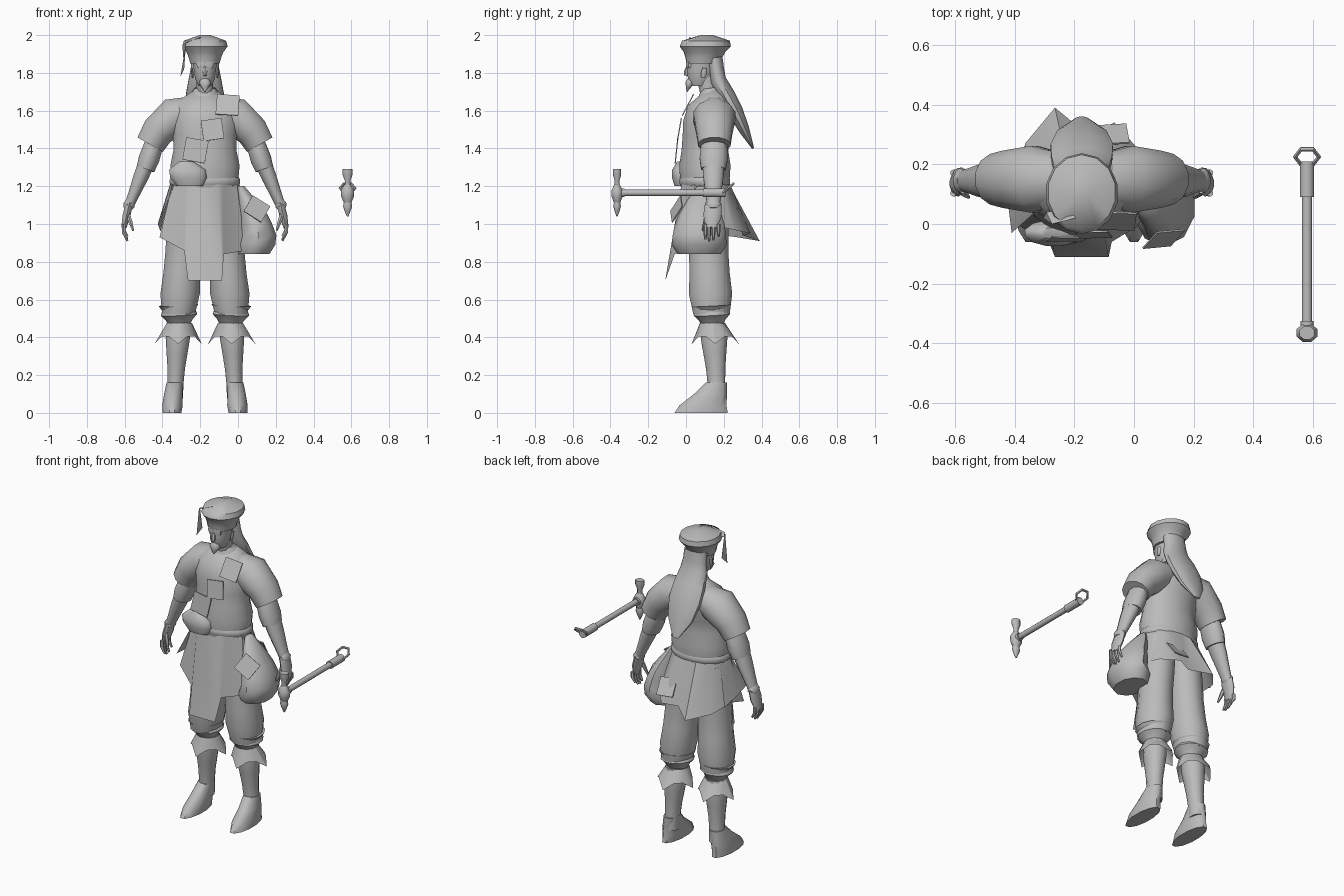
import bpy, bmesh, math
from mathutils import Matrix, Vector

old = bpy.data.objects.get("Cube")
if old:
    bpy.data.objects.remove(old)

grey = bpy.data.materials.new("plain grey")
grey.use_nodes = True
grey.diffuse_color = (0.5, 0.5, 0.5, 1)
grey.node_tree.nodes["Principled BSDF"].inputs["Base Color"].default_value = grey.diffuse_color
BODY_X, HAMMER_X, WAIST_Z = -.175, .58, 1.21


def finish(name, bm, mirror=False, centre_x=BODY_X):
    """Turn a bmesh into a smooth-shaded object, mirrored about its own centre if asked."""
    mesh = bpy.data.meshes.new(name)
    bm.to_mesh(mesh)
    bm.free()
    mesh.materials.append(grey)
    ob = bpy.data.objects.new(name, mesh)
    bpy.context.collection.objects.link(ob)
    ob.location.x = centre_x
    if mirror:
        ob.modifiers.new("Mirror", 'MIRROR').use_mirror_merge = False
    bpy.ops.object.select_all(action='DESELECT')
    ob.select_set(True)
    bpy.context.view_layer.objects.active = ob
    bpy.ops.object.shade_smooth_by_angle(angle=math.radians(50))


def along(path, t):
    """Point at fraction t of a polyline with equal steps."""
    place = t * (len(path) - 1)
    i = min(int(place), len(path) - 2)
    return Vector(path[i]).lerp(Vector(path[i + 1]), place - i)


def limb(name, path, radii, depth=1, end_depth=None, level=False, sides=12, mirror=False, centre_x=BODY_X):
    """Skin over evenly spaced oval rings; depth is the ratio of depth to width."""
    end_depth = end_depth or depth
    bm = bmesh.new()
    loops = []
    last = len(radii) - 1
    for k, radius in enumerate(radii):
        t = k / last
        centre = along(path, t)
        tangent = along(path, min(t + 1 / last, 1)) - along(path, max(t - 1 / last, 0))
        if level:
            tangent = Vector((0, 0, 1))
        side = Vector((0, 1, 0)).cross(tangent)
        side = side.normalized() if side.length > 1e-6 else Vector((1, 0, 0))
        front = tangent.normalized().cross(side) * (depth + (end_depth - depth) * t)
        angles = [math.tau * (i + .5) / sides for i in range(sides)]
        loops.append([bm.verts.new(centre + radius * (side * math.cos(a) + front * math.sin(a)))
                      for a in angles])
    for lower, upper in zip(loops, loops[1:]):
        for i in range(sides):
            j = (i + 1) % sides
            bm.faces.new((lower[i], lower[j], upper[j], upper[i]))
    bm.faces.new(loops[0])
    bm.faces.new(loops[-1])
    bmesh.ops.recalc_face_normals(bm, faces=bm.faces)
    finish(name, bm, mirror, centre_x)


def cloth(name, columns, mirror=False):
    """Hanging sheet made of columns of (top point, hem point)."""
    bm = bmesh.new()
    verts = [[bm.verts.new(point) for point in column] for column in columns]
    for a, b in zip(verts, verts[1:]):
        bm.faces.new((a[0], a[1], b[1], b[0]))
    finish(name, bm, mirror)


def skirt(name, hems):
    """Cloth hung from the oval waist, straight above each hem point as seen from the middle."""
    columns = []
    for hem in hems:
        a = math.atan2(hem[1] - .1, hem[0])
        columns.append(((.185 * math.cos(a), .1 + .135 * math.sin(a), WAIST_Z), hem))
    cloth(name, columns)


def patch(name, centre, size, roll=0, lean=0, turn=0):
    """Thin sewn square facing the front."""
    bm = bmesh.new()
    bmesh.ops.create_cube(bm, size=1, matrix=Matrix.Diagonal((size, .006, size, 1)))
    for angle, axis in ((roll, 'Y'), (lean, 'X'), (turn, 'Z')):
        bm.transform(Matrix.Rotation(math.radians(angle), 4, axis))
    bm.transform(Matrix.Translation(centre))
    finish(name, bm)


# Torso, belt and sewn patches
limb("tunic", [(0, .1, 1.15), (0, .1, 1.43), (0, .15, 1.71)],
     [.17, .18, .187, .17, .172, .187, .17, .06], depth=.74, level=True, sides=16)
limb("collar", [(0, .14, 1.65), (0, .13, 1.72)], [.1, .08, .055], depth=.9)
limb("belt", [(0, .1, 1.19), (0, .1, 1.26)], [.17, .19, .19, .17], depth=.72, sides=16)
limb("belt_pouch", [(-.08, -.03, 1.2), (-.1, -.03, 1.33)], [.07, .1, .1, .04], depth=.45, level=True)
patch("shoulder_patch", (.12, .01, 1.63), .12, roll=4, lean=-28)
patch("chest_patch", (.04, -.035, 1.5), .11, roll=-8, lean=-10)
patch("belly_patch", (-.05, -.05, 1.39), .12, roll=10, lean=-6)

# Head, face and hair
limb("neck", [(0, .13, 1.66), (0, .1, 1.8)], [.045, .045], depth=1.1)
limb("head", [(0, .07, 1.73), (0, .09, 1.89)], [.036, .054, .06, .065, .07], depth=1.25, level=True)
limb("nose", [(0, 0, 1.785), (0, .01, 1.835)], [.01, .015, .007], sides=6)
limb("brow", [(0, .02, 1.825), (0, .02, 1.86)], [.042, .048, .045], depth=.4, sides=8)
limb("beard", [(0, .005, 1.7), (0, .025, 1.77)], [.003, .02, .035, .02], depth=.7, sides=8)
limb("ear", [(.065, .09, 1.775), (.07, .1, 1.825)], [.005, .008, .006], depth=2, sides=6, mirror=True)
limb("long_hair", [(0, .15, 1.88), (0, .17, 1.76), (0, .26, 1.6), (0, .355, 1.4)],
     [.075, .078, .09, .105, .108, .085, .02], depth=.6, end_depth=.3)

# Cap with a hanging ribbon
limb("cap", [(0, .09, 1.85), (0, .11, 2)], [.08, .088, .1, .123, .115, .03], depth=1.1, level=True, sides=14)
cloth("cap_ribbon", [((-.02, .02, 1.99), (-.04, .05, 1.97)), ((-.1, 0, 1.96), (-.12, .04, 1.95)),
                     ((-.13, .02, 1.78), (-.11, .05, 1.82))])

# Arms
limb("sleeve", [(.06, .15, 1.6), (.16, .15, 1.57), (.25, .15, 1.49), (.29, .15, 1.42)],
     [.08, .105, .09, .08], depth=1.1, mirror=True)
limb("under_sleeve", [(.26, .15, 1.45), (.315, .145, 1.29)], [.05, .054, .057, .05], depth=1.35, mirror=True)
limb("forearm", [(.31, .145, 1.32), (.4, .145, 1.1)], [.045, .041, .033, .026], depth=1.35, mirror=True)
limb("wrist_band", [(.395, .145, 1.12), (.41, .145, 1.08)], [.025, .032, .022], depth=1.35, mirror=True)
limb("palm", [(.4, .145, 1.11), (.43, .135, .98)], [.02, .022, .014], depth=2.2, sides=10, mirror=True)
for finger, length in zip(("index", "middle", "ring", "little"), (.08, .09, .085, .065)):
    y = .1 + .25 * (.09 - length) + .022 * ("index", "middle", "ring", "little").index(finger)
    limb(finger + "_finger", [(.43, y, 1), (.43, y, 1 - length / 2), (.41, y, 1 - length)],
         [.011, .011, .006], sides=6, mirror=True)
limb("thumb", [(.41, .115, 1.06), (.38, .09, .965)], [.013, .012, .006], sides=6, mirror=True)

# Legs
limb("trousers", [(.09, .115, 1.18), (.115, .12, .85), (.14, .135, .52)],
     [.09, .1, .1, .098, .1, .108, .09], depth=1.1, level=True, mirror=True)
limb("trouser_roll", [(.14, .135, .57), (.135, .14, .47)], [.108, .09, .1, .075, .06], mirror=True)
limb("boot_shaft", [(.14, .145, .47), (.16, .165, .08)], [.063, .066, .057, .048, .044, .045],
     depth=1.1, mirror=True)
limb("boot_foot", [(.175, .08, 0), (.172, .09, .04), (.168, .13, .1), (.16, .16, .16)],
     [.052, .056, .05, .045], depth=2.8, end_depth=1.3, level=True, mirror=True)
ragged = []
for i in range(13):
    out = Vector((math.cos(math.tau * i / 12), math.sin(math.tau * i / 12), 0))
    reach, hem = (.125, .365) if i % 3 == 0 else (.1, .405)
    ragged.append((Vector((.135, .14, .475)) + out * .067, Vector((.142, .155, hem)) + out * reach))
cloth("ragged_boot_cuff", ragged, mirror=True)

# Apron and layered skirt
skirt("apron", [(-.24, .01, .93), (-.11, -.06, .86), (-.09, -.11, .7), (.09, -.11, .7),
                (.1, -.06, .84), (.215, .01, .86)])
skirt("back_skirt", [(-.22, .12, .95), (-.19, .27, .93), (-.09, .39, .91), (.02, .3, .94),
                     (.11, .34, .95), (.19, .25, .97), (.2, .12, 1)])
skirt("side_flap", [(-.235, -.03, 1.02), (-.25, .09, 1), (-.235, .2, .96)])
patch("skirt_patch", (.1, .3, 1.04), .11, roll=6, lean=35)

# Bag worn on the left hip
limb("bag", [(.26, .07, .84), (.285, .07, .94), (.26, .075, 1.05), (.19, .09, 1.2)],
     [.085, .105, .098, .09, .075, .05, .02], depth=1.35, end_depth=1.6, level=True, sides=10, mirror=False)
patch("bag_patch", (.275, -.05, 1.08), .11, roll=35, lean=-22, turn=20)

# Hammer floating at the side
for part, low, high, radii in (("spike", 1.04, 1.12, [.004, .016, .026, .02]),
                               ("block", 1.11, 1.21, [.02, .036, .038, .018]),
                               ("face", 1.2, 1.29, [.016, .016, .028, .028])):
    limb("hammer_" + part, [(0, -.365, low), (0, -.365, high)], radii,
         depth=.85, sides=8, centre_x=HAMMER_X)
for part, start, end, radius in (("socket", -.35, -.325, .024), ("shaft", -.33, .1, .018),
                                 ("grip", .09, .21, .025)):
    limb("hammer_" + part, [(0, start, 1.165), (0, end, 1.165)], [radius, radius],
         sides=8, centre_x=HAMMER_X)
bpy.ops.mesh.primitive_torus_add(major_segments=6, minor_segments=6, major_radius=.04, minor_radius=.008,
                                 location=(HAMMER_X, .225, 1.19), rotation=(math.radians(42), 0, 0))
ring = bpy.context.object
ring.name = "hammer_ring"
ring.data.materials.append(grey)
